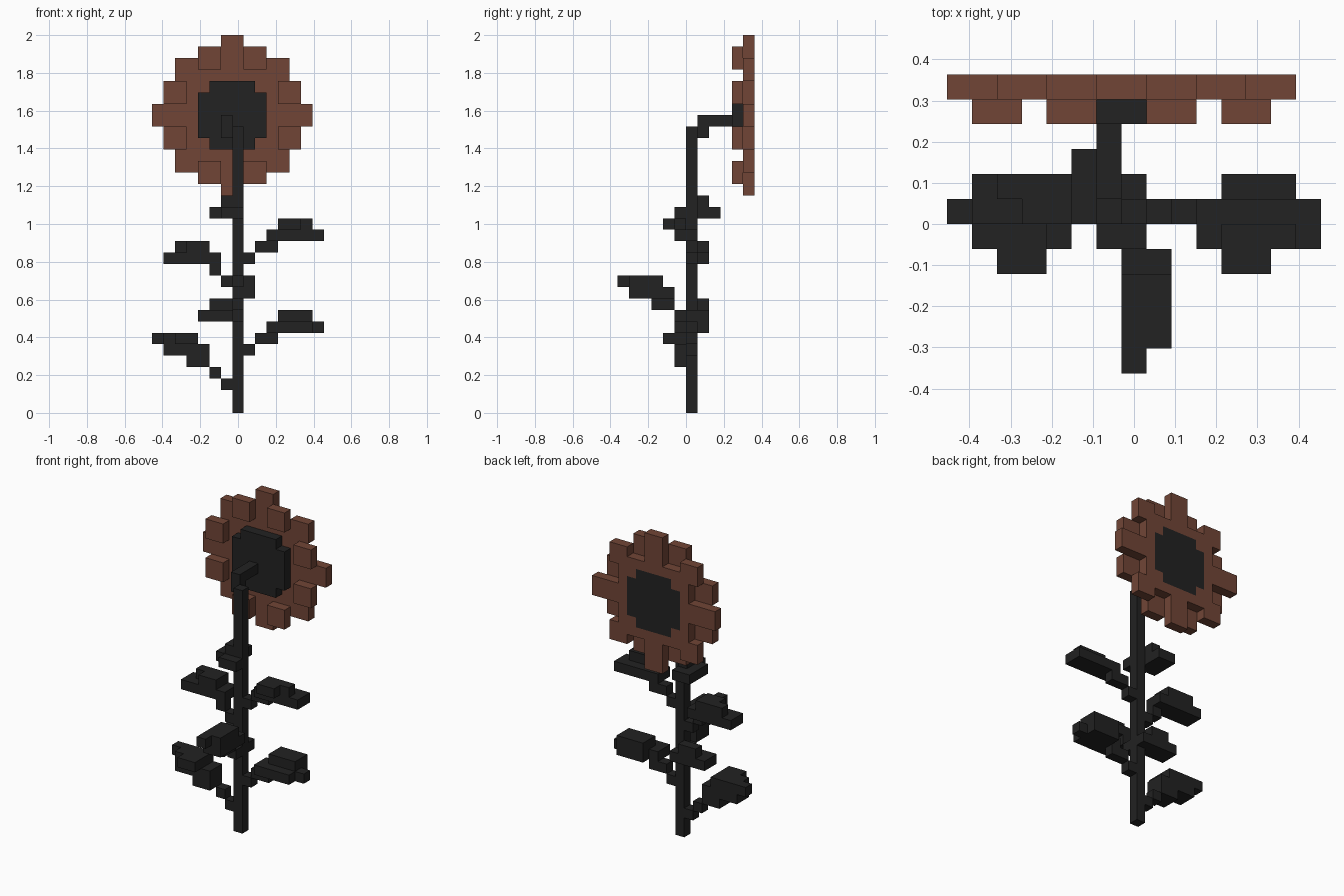
import bpy
import bmesh
from mathutils import Vector

if "Cube" in bpy.data.objects:
    bpy.data.objects.remove(bpy.data.objects["Cube"], do_unlink=True)

UNIT = 2 / 33  # edge of one block


def material(name, rgb):
    mat = bpy.data.materials.new(name)
    mat.use_nodes = True
    mat.diffuse_color = (*rgb, 1)
    bsdf = mat.node_tree.nodes["Principled BSDF"]
    bsdf.inputs["Base Color"].default_value = (*rgb, 1)
    bsdf.inputs["Roughness"].default_value = 0.9
    return mat


BROWN = material("petal brown", (0.165, 0.060, 0.037))
DARK = material("near black", (0.016, 0.016, 0.016))


def block(x, y, z):
    """Cells of a block; each argument is an index or an inclusive range."""
    spans = [(s, s) if isinstance(s, int) else s for s in (x, y, z)]
    rx, ry, rz = (range(a, b + 1) for a, b in spans)
    return {(i, j, k) for i in rx for j in ry for k in rz}


def build(name, mat, cells):
    """Skin the outside of a set of cells."""
    bm = bmesh.new()
    for cell in cells:
        for axis in range(3):
            b, c = (axis + 1) % 3, (axis + 2) % 3
            for side in (0, 1):
                near = list(cell)
                near[axis] += 1 if side else -1
                if tuple(near) in cells:
                    continue
                quad = []
                for u, w in ((0, 0), (1, 0), (1, 1), (0, 1)):
                    p = Vector(cell)
                    p[axis] += side
                    p[b] += u
                    p[c] += w
                    p.x -= 0.5
                    quad.append(bm.verts.new(p * UNIT))
                bm.faces.new(quad if side else quad[::-1])
    bmesh.ops.remove_doubles(bm, verts=bm.verts, dist=UNIT / 100)
    bmesh.ops.dissolve_limit(bm, angle_limit=0.01, verts=bm.verts, edges=bm.edges)
    mesh = bpy.data.meshes.new(name)
    bm.to_mesh(mesh)
    bm.free()
    mesh.materials.append(mat)
    obj = bpy.data.objects.new(name, mesh)
    bpy.context.collection.objects.link(obj)


def leaf(name, *blocks):
    build(name, DARK, set().union(*(block(*b) for b in blocks)))


# Stem with its bent neck
build("stem", DARK, block(0, 0, (0, 24)) | block(-1, 1, (24, 25)) | block(-1, (2, 3), 25))

# Seed disc, a square with trimmed corners
disc = block((-3, 2), (4, 5), (24, 27)) | block((-2, 1), (4, 5), (23, 28))
build("seed_disc", DARK, disc)

# Eight petals curled forward, mirrored in both directions
curled = set()
for x, z in (((1, 2), (30, 31)), ((4, 5), (27, 28))):
    for i, j, k in block(x, 4, z):
        curled |= {(a, j, c) for a in (i, -1 - i) for c in (k, 51 - k)}
build("curled_petals", BROWN, curled)

# Flat ring of petals behind, notched where the others curl forward
ring = set()
for step, half in enumerate((7, 6, 6, 5, 5, 3, 1)):
    for k in (26 + step, 25 - step):
        ring |= block((-half, half - 1), 5, k)
ring -= disc | {(i, 5, k) for i, j, k in curled}
build("petal_ring", BROWN, ring)

# Leaves, each climbing outward from the stem
leaf("lower_right_leaf", (-1, 0, 2), (-2, 0, 3), ((-4, -3), (-1, 0), 4),
     ((-6, -3), (-1, 0), 5), ((-7, -4), 0, 6), ((-6, -4), -1, 6), ((-5, -4), -2, 6))
leaf("upper_right_leaf", (-1, 0, 11), (-2, 0, 12), ((-6, -2), (0, 1), 13),
     ((-5, -3), 1, 14), ((-4, -3), 0, 14))
leaf("lower_left_leaf", (1, 0, 5), ((2, 3), 0, 6), ((3, 7), 0, 7),
     ((4, 6), 1, 7), ((3, 6), -1, 7), ((4, 6), (0, 1), 8))
leaf("upper_left_leaf", (1, 0, 13), ((2, 3), 0, 14), ((3, 7), (-1, 0), 15),
     ((4, 6), -1, 16), ((4, 5), -2, 16))
leaf("front_leaf", (0, -1, 8), (0, (-3, -2), 9), ((0, 1), (-5, -2), 10),
     (0, (-6, -3), 11), (1, (-5, -3), 11))
leaf("back_leaf", ((-2, -1), 1, 9), ((-3, -1), (0, 1), 8), (0, 1, 8))
leaf("top_leaf", (-1, (0, 1), 18), ((-2, -1), (0, 2), 17), ((-1, 0), -1, 17))
